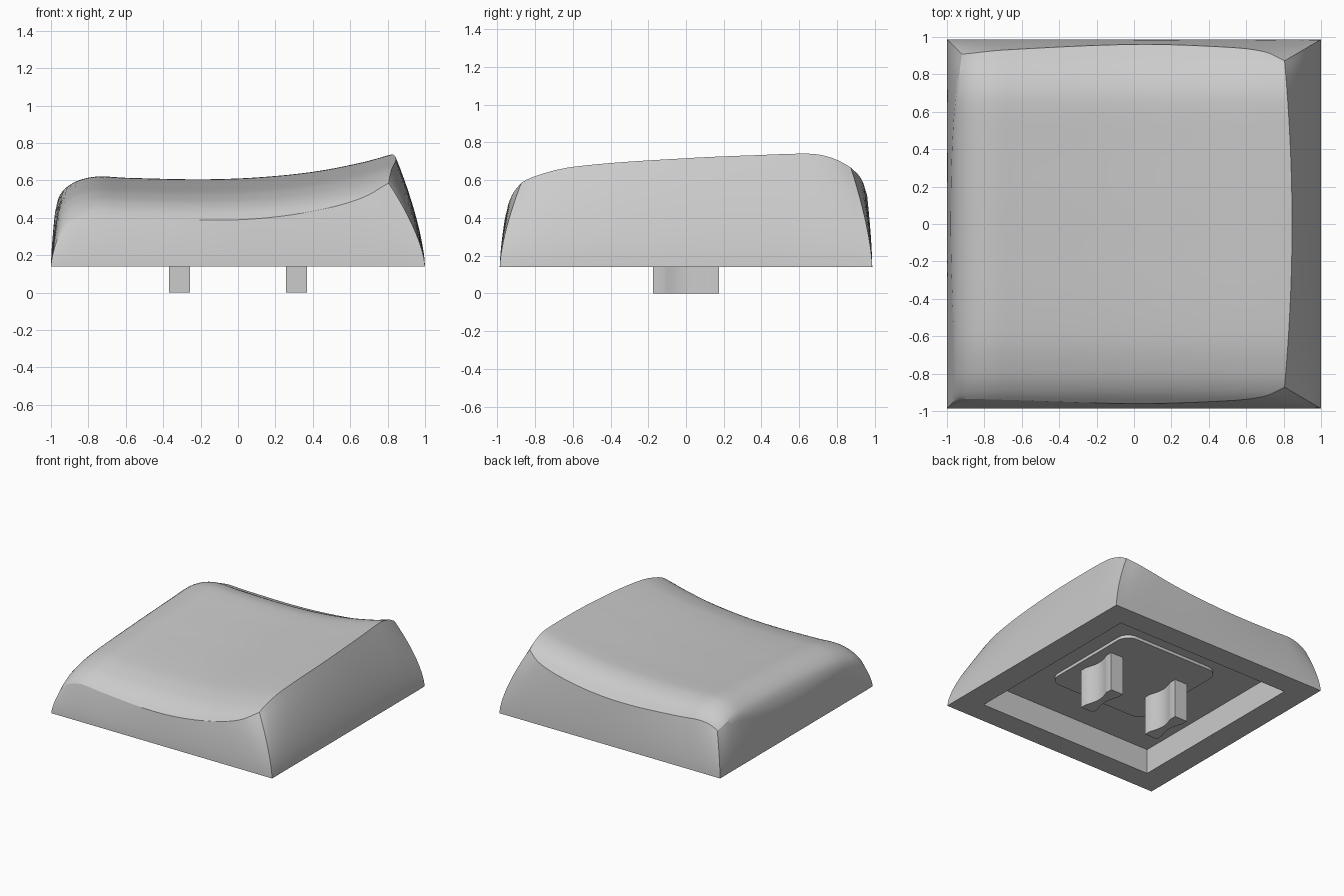
import bpy, bmesh, math

if "Cube" in bpy.data.objects:
    bpy.data.objects.remove(bpy.data.objects["Cube"], do_unlink=True)

grey = bpy.data.materials.new("light_grey_plastic")
grey.use_nodes = True
grey.diffuse_color = (0.6, 0.6, 0.6, 1)
grey.node_tree.nodes["Principled BSDF"].inputs["Base Color"].default_value = (0.6, 0.6, 0.6, 1)


def finish(name, bm, angle):
    bmesh.ops.recalc_face_normals(bm, faces=bm.faces)
    mesh = bpy.data.meshes.new(name)
    bm.to_mesh(mesh)
    bm.free()
    mesh.materials.append(grey)
    obj = bpy.data.objects.new(name, mesh)
    bpy.context.collection.objects.link(obj)
    bpy.ops.object.select_all(action="DESELECT")
    obj.select_set(True)
    bpy.context.view_layer.objects.active = obj
    bpy.ops.object.shade_smooth_by_angle(angle=math.radians(angle))
    return obj


def spline(pts):
    """Smooth curve through the points, as a function."""
    n = len(pts)
    slope = []
    for i in range(n):
        a, b = pts[max(i - 1, 0)], pts[min(i + 1, n - 1)]
        slope.append((b[1] - a[1]) / (b[0] - a[0]))

    def value(x):
        i = 0
        while i < n - 2 and x > pts[i + 1][0]:
            i += 1
        (x0, y0), (x1, y1) = pts[i], pts[i + 1]
        h = x1 - x0
        t = (x - x0) / h
        s = 1 - t
        return (y0 * (1 + 2 * t) * s * s + y1 * (3 - 2 * t) * t * t
                + h * t * s * (slope[i] * s - slope[i + 1] * t))
    return value


def lerp(a, b, t):
    return a + (b - a) * t


# Dished top: sideways profile plus front-to-back drop
across = spline([(-1, 0.36), (-0.98, 0.44), (-0.955, 0.515), (-0.92, 0.56), (-0.85, 0.6),
                 (-0.75, 0.62), (-0.6, 0.613), (-0.2, 0.605), (0.1, 0.615), (0.4, 0.645),
                 (0.65, 0.692), (0.81, 0.735), (0.86, 0.75)])
along = spline([(-0.98, -0.245), (-0.96, -0.22), (-0.9, -0.165), (-0.8, -0.115), (-0.6, -0.07),
                (0, -0.03), (0.4, -0.01), (0.6, 0), (0.7, -0.002), (0.8, -0.028),
                (0.87, -0.065), (0.92, -0.085), (0.97, -0.105)])
# Outline of the top
left_edge = spline([(-1, -0.955), (-0.6, -0.965), (0, -0.98), (0.6, -0.965), (1, -0.92)])
front_edge = spline([(-0.96, -0.94), (-0.9, -0.935), (-0.7, -0.94), (0, -0.96),
                     (0.5, -0.945), (0.7, -0.92), (0.81, -0.87)])
back_edge = spline([(-0.96, 0.91), (-0.9, 0.91), (-0.7, 0.93), (0, 0.96),
                    (0.5, 0.945), (0.7, 0.92), (0.81, 0.87)])

N, ROWS = 48, 10
BASE, FLOOR, INNER = 0.14, 0.345, 0.8
steps = [2 * i / N - 1 for i in range(N + 1)]
steps = [1.3 * s - 0.3 * s ** 3 for s in steps]


def top_point(u, v):
    x = lerp(left_edge(v), 0.845 - 0.04 * v * v, (u + 1) / 2)
    y = lerp(front_edge(x), back_edge(x), (v + 1) / 2)
    return x, y, across(x) + along(y)


bm = bmesh.new()
grid = [[bm.verts.new(top_point(u, v)) for u in steps] for v in steps]
for j in range(N):
    for i in range(N):
        bm.faces.new((grid[j][i], grid[j][i + 1], grid[j + 1][i + 1], grid[j + 1][i]))

# Grid indices around the border
border = ([(i, 0) for i in range(N)] + [(N, j) for j in range(N)]
          + [(N - i, N) for i in range(N)] + [(0, N - j) for j in range(N)])


def bridge(a, b):
    for k in range(len(a)):
        m = (k + 1) % len(a)
        bm.faces.new((a[k], a[m], b[m], b[k]))


# Bowed outer walls, from the top edge down to the rim
top_ring = [grid[j][i] for i, j in border]
ring = top_ring
for r in range(ROWS - 1, -1, -1):
    t = r / ROWS
    lower = []
    for (i, j), v in zip(border, top_ring):
        lower.append(bm.verts.new((lerp(steps[i], v.co.x, t ** 1.5),
                                   lerp(steps[j] * 0.987, v.co.y, t ** 1.5),
                                   lerp(BASE, v.co.z, t))))
    bridge(ring, lower)
    ring = lower

# Flat rim and hollow underside
for z in (BASE, FLOOR):
    inner = [bm.verts.new((steps[i] * INNER, steps[j] * INNER, z)) for i, j in border]
    bridge(ring, inner)
    ring = inner
bm.faces.new(ring)
finish("cap_shell", bm, 28)


def prism(name, outline, z0, z1, angle):
    bm = bmesh.new()
    face = bm.faces.new([bm.verts.new((x, y, z0)) for x, y in outline])
    ext = bmesh.ops.extrude_face_region(bm, geom=[face])
    for v in ext["geom"]:
        if isinstance(v, bmesh.types.BMVert):
            v.co.z = z1
    return finish(name, bm, angle)


# Rounded boss on the cavity floor
half, rad = 0.45, 0.1
outline = []
for q in range(4):
    cx = (half - rad) * (1 if q in (0, 3) else -1)
    cy = (half - rad) * (1 if q < 2 else -1)
    for k in range(9):
        a = math.pi / 2 * (q + k / 8)
        outline.append((cx + rad * math.cos(a), cy + rad * math.sin(a)))
prism("mount_boss", outline, FLOOR - 0.025, FLOOR + 0.02, 30)

# Two waisted stems
side = [(0.057, -0.175), (0.057, -0.12)]
for k in range(1, 12):
    y = lerp(-0.12, 0.12, k / 12)
    side.append((0.057 - 0.027 * math.cos(y / 0.12 * math.pi / 2), y))
side += [(0.057, 0.12), (0.057, 0.175)]
for name, cx in (("right_stem", -0.313), ("left_stem", 0.313)):
    shape = [(cx + x, y) for x, y in side] + [(cx - x, y) for x, y in reversed(side)]
    prism(name, shape, 0, FLOOR, 30)
